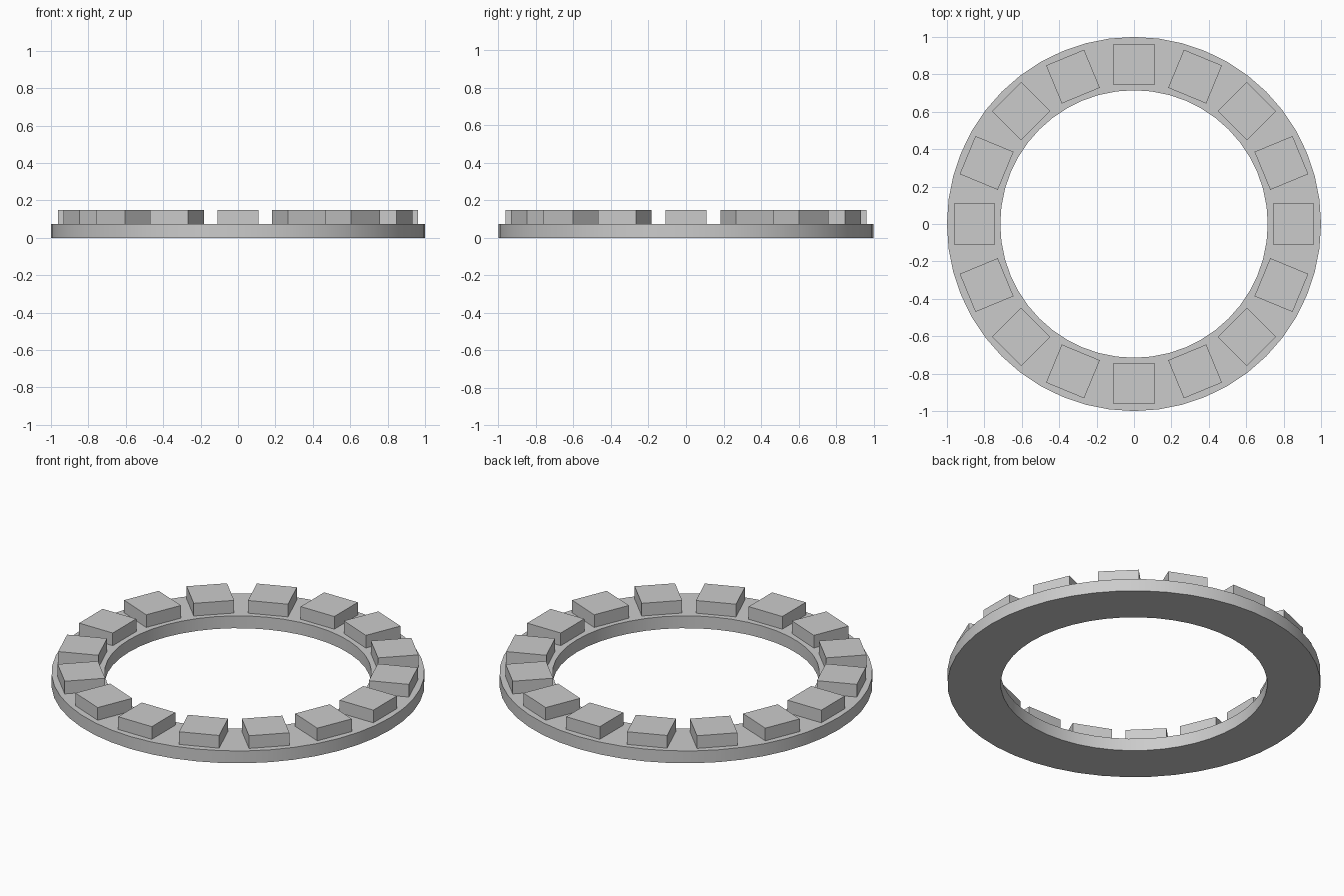
import bpy
import bmesh
from math import cos, sin, pi, radians
from mathutils import Matrix

SEGMENTS = 48
OUTER, INNER = 1.0, 0.715
BASE_TOP, BLOCK_TOP = 0.073, 0.148
BLOCK_COUNT, BLOCK_SIZE, BLOCK_RADIUS = 16, 0.22, 0.853

if "Cube" in bpy.data.objects:
    bpy.data.objects.remove(bpy.data.objects["Cube"], do_unlink=True)

grey = bpy.data.materials.new("light grey")
grey.use_nodes = True
grey.diffuse_color = (0.6, 0.6, 0.6, 1)
grey.node_tree.nodes["Principled BSDF"].inputs["Base Color"].default_value = grey.diffuse_color


def add_object(name, bm):
    mesh = bpy.data.meshes.new(name)
    bmesh.ops.recalc_face_normals(bm, faces=bm.faces)
    bm.to_mesh(mesh)
    bm.free()
    mesh.materials.append(grey)
    obj = bpy.data.objects.new(name, mesh)
    bpy.context.collection.objects.link(obj)
    return obj


# Flat ring: a rectangular section swept round the z axis
bm = bmesh.new()
section = [(INNER, 0), (OUTER, 0), (OUTER, BASE_TOP), (INNER, BASE_TOP)]
loops = []
for i in range(SEGMENTS):
    a = 2 * pi * i / SEGMENTS
    loops.append([bm.verts.new((r * cos(a), r * sin(a), z)) for r, z in section])
for i, here in enumerate(loops):
    after = loops[(i + 1) % SEGMENTS]
    for j in range(4):
        k = (j + 1) % 4
        bm.faces.new((here[j], after[j], after[k], here[k]))
ring = add_object("base_ring", bm)
bpy.ops.object.select_all(action="DESELECT")
ring.select_set(True)
bpy.context.view_layer.objects.active = ring
bpy.ops.object.shade_smooth_by_angle(angle=radians(30))

# Square blocks standing on the ring, each turned to face the centre
height = BLOCK_TOP - BASE_TOP
for i in range(BLOCK_COUNT):
    bm = bmesh.new()
    placement = (Matrix.Rotation(2 * pi * i / BLOCK_COUNT, 4, "Z")
                 @ Matrix.Translation((BLOCK_RADIUS, 0, BASE_TOP + height / 2))
                 @ Matrix.Diagonal((BLOCK_SIZE, BLOCK_SIZE, height, 1)))
    bmesh.ops.create_cube(bm, size=1, matrix=placement)
    add_object(f"block_{i + 1:02d}", bm)
